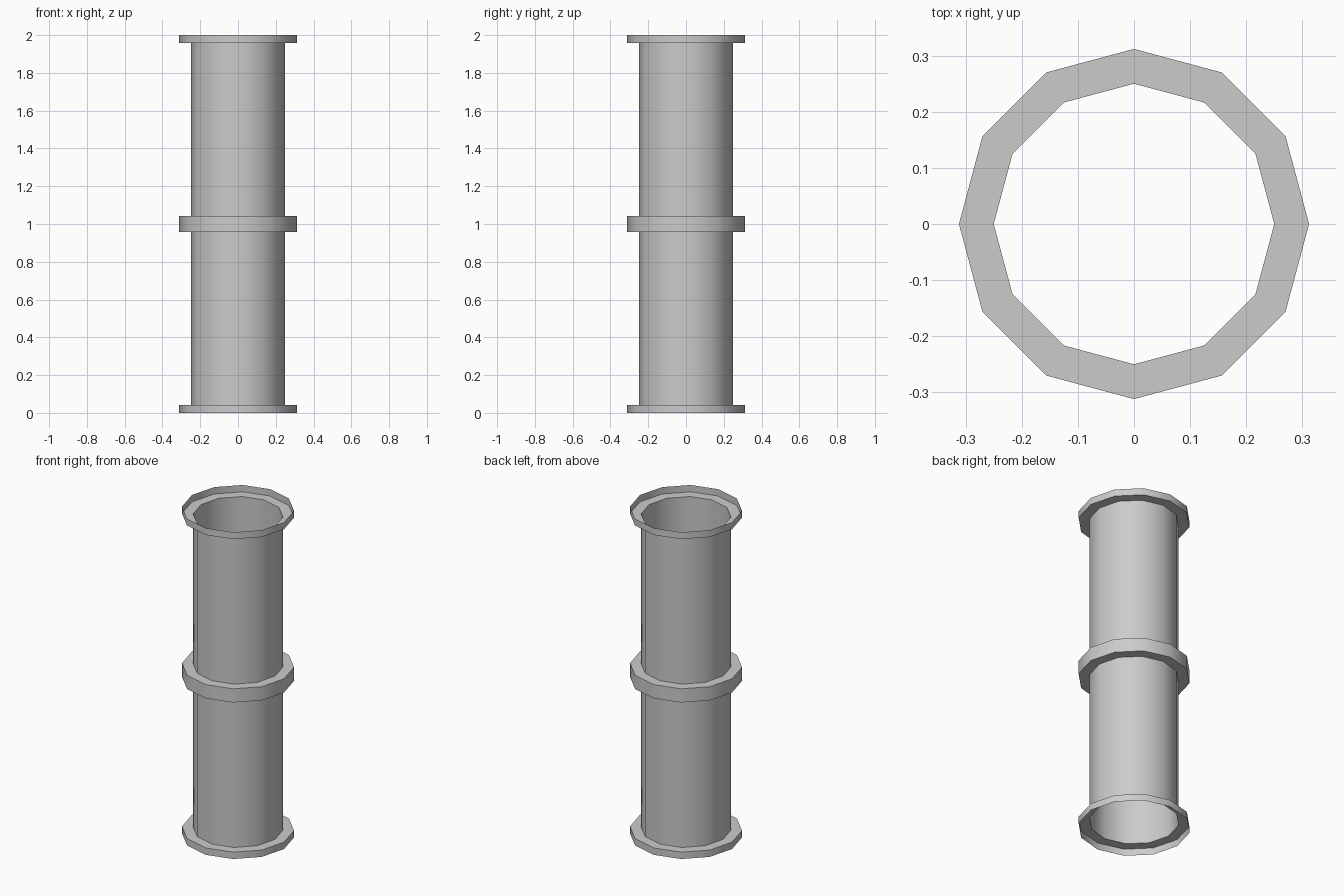
import bpy, bmesh
from math import radians, tau
from mathutils import Vector

if "Cube" in bpy.data.objects:
    bpy.data.objects.remove(bpy.data.objects["Cube"])

SIDES = 12
R_PIPE, R_FLANGE = 0.25, 0.312
LENGTH, LIP = 1.0, 0.042

# Thin open shell of one pipe section: lip, step in, tube, step out, lip
profile = [(R_FLANGE, 0), (R_FLANGE, LIP), (R_PIPE, LIP),
           (R_PIPE, LENGTH - LIP), (R_FLANGE, LENGTH - LIP), (R_FLANGE, LENGTH)]

bm = bmesh.new()
verts = [bm.verts.new((r, 0, z)) for r, z in profile]
edges = [bm.edges.new(pair) for pair in zip(verts, verts[1:])]
bmesh.ops.spin(bm, geom=verts + edges, cent=(0, 0, 0), axis=(0, 0, 1),
               angle=tau, steps=SIDES, use_duplicate=False)
bmesh.ops.remove_doubles(bm, verts=bm.verts[:], dist=0.0005)

# Make the tube walls face outward
bm.normal_update()
wall = next(f for f in bm.faces if abs(f.normal.z) < 0.1)
c = wall.calc_center_median()
if wall.normal.dot(Vector((c.x, c.y, 0))) < 0:
    bmesh.ops.reverse_faces(bm, faces=bm.faces[:])

mesh = bpy.data.meshes.new("flanged_pipe")
bm.to_mesh(mesh)
bm.free()
pipe = bpy.data.objects.new("flanged_pipe", mesh)
bpy.context.collection.objects.link(pipe)

# Smooth around the tube, sharp at the flange steps
bpy.context.view_layer.objects.active = pipe
pipe.select_set(True)
bpy.ops.object.shade_smooth_by_angle(angle=radians(40))

# Two sections stacked, joined at the middle flange
stack = pipe.modifiers.new("stack", 'ARRAY')
stack.count = 2
stack.use_relative_offset = False
stack.use_constant_offset = True
stack.constant_offset_displace = (0, 0, LENGTH)
stack.use_merge_vertices = True
stack.merge_threshold = 0.001
